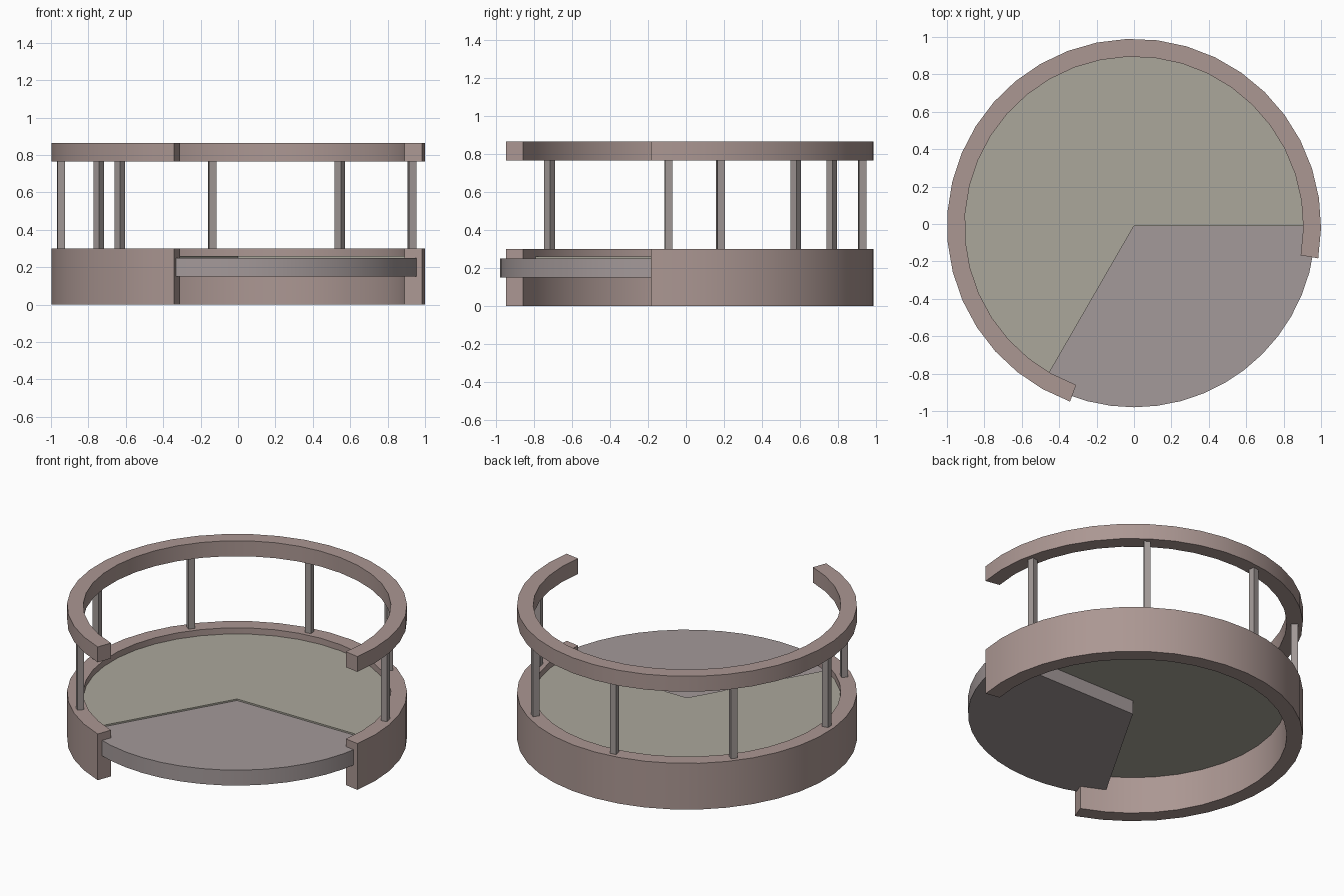
import bpy, bmesh, math
from mathutils import Matrix

if "Cube" in bpy.data.objects:
    bpy.data.objects.remove(bpy.data.objects["Cube"])

CY = -0.01            # centre of the round plan
A0, A1 = -10, 250     # span of the railing, open at the front right


def material(name, rgb):
    m = bpy.data.materials.new(name)
    m.diffuse_color = (*rgb, 1)
    m.use_nodes = True
    m.node_tree.nodes["Principled BSDF"].inputs["Base Color"].default_value = m.diffuse_color
    return m


def finish(bm, name, mat, smooth=True):
    bmesh.ops.remove_doubles(bm, verts=bm.verts, dist=1e-5)
    bmesh.ops.recalc_face_normals(bm, faces=bm.faces)
    me = bpy.data.meshes.new(name)
    bm.to_mesh(me)
    bm.free()
    ob = bpy.data.objects.new(name, me)
    bpy.context.collection.objects.link(ob)
    me.materials.append(mat)
    if smooth:
        bpy.ops.object.select_all(action='DESELECT')
        ob.select_set(True)
        bpy.context.view_layer.objects.active = ob
        bpy.ops.object.shade_smooth_by_angle(angle=math.radians(30))
    return ob


def arc_slab(name, r0, r1, a0, a1, z0, z1, n, mat):
    """Sweep a rectangular section around an arc; r0 = 0 gives a pie slice."""
    bm = bmesh.new()
    rows = []
    for i in range(n + 1):
        a = math.radians(a0 + (a1 - a0) * i / n)
        rows.append([bm.verts.new((r * math.cos(a), CY + r * math.sin(a), z))
                     for r, z in ((r0, z0), (r1, z0), (r1, z1), (r0, z1))])
    for p, q in zip(rows, rows[1:]):
        for k in range(4):
            if r0 == 0 and k == 3:
                continue
            j = (k + 1) % 4
            bm.faces.new((p[k], p[j], q[j], q[k]))
    bm.faces.new(rows[0])
    bm.faces.new(rows[-1])
    return finish(bm, name, mat)


wall_mat = material("rose_brown", (0.41, 0.31, 0.29))
post_mat = material("warm_grey", (0.36, 0.32, 0.31))
floor_mat = material("sage_beige", (0.41, 0.39, 0.33))
step_mat = material("mauve_grey", (0.37, 0.32, 0.32))

# Low wall and handrail
arc_slab("low_wall", 0.905, 1.0, A0, A1, 0.0, 0.3, 28, wall_mat)
arc_slab("handrail", 0.905, 1.0, A0, A1, 0.765, 0.865, 28, wall_mat)

# Thin floor and thicker entrance slab filling the missing third
arc_slab("floor", 0, 0.95, 0, 240, 0.24, 0.26, 26, floor_mat)
arc_slab("entrance_slab", 0, 0.97, -120, 0, 0.15, 0.25, 16, step_mat)

# Square posts at the middle of six equal bays
for i in range(6):
    a = math.radians(A0 + (A1 - A0) * (i + 0.5) / 6)
    bm = bmesh.new()
    bmesh.ops.create_cube(bm, size=1)
    bm.transform(Matrix.Translation((0.95 * math.cos(a), CY + 0.95 * math.sin(a), 0.5325))
                 @ Matrix.Rotation(a, 4, 'Z')
                 @ Matrix.Diagonal((0.04, 0.04, 0.475, 1)))
    finish(bm, f"post_{i + 1}", post_mat, smooth=False)
